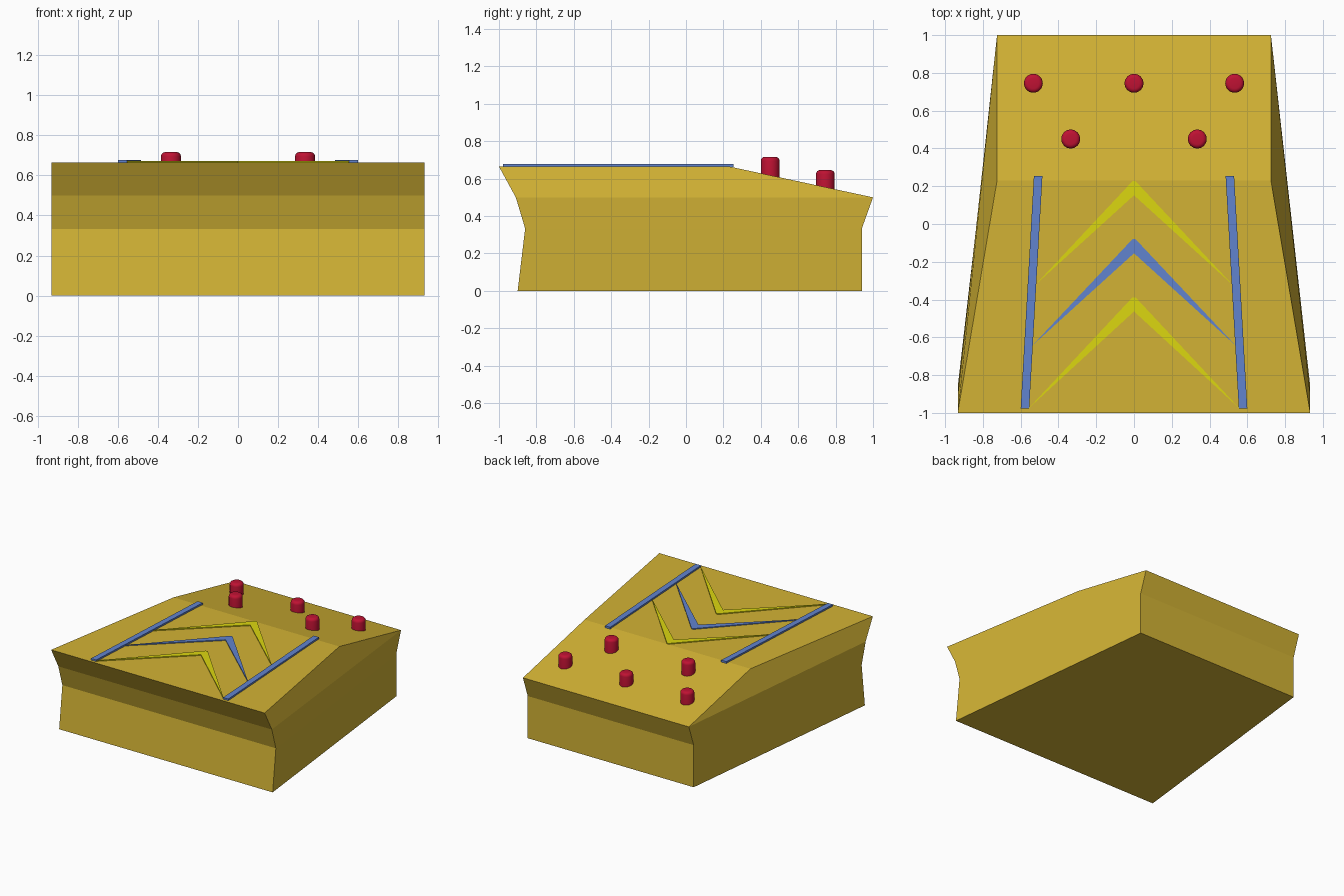
import bpy, bmesh
from mathutils import Matrix

if "Cube" in bpy.data.objects:
    bpy.data.objects.remove(bpy.data.objects["Cube"])


def material(name, rgb):
    m = bpy.data.materials.new(name)
    m.diffuse_color = (*rgb, 1)
    m.use_nodes = True
    m.node_tree.nodes["Principled BSDF"].inputs["Base Color"].default_value = m.diffuse_color
    return m


GOLD = material("gold", (0.65, 0.45, 0.035))
YELLOW = material("yellow", (0.72, 0.68, 0.005))
BLUE = material("blue", (0.12, 0.23, 0.62))
RED = material("red", (0.52, 0.006, 0.033))


def finish(name, bm, mat):
    bmesh.ops.recalc_face_normals(bm, faces=bm.faces)
    me = bpy.data.meshes.new(name)
    bm.to_mesh(me)
    bm.free()
    me.materials.append(mat)
    ob = bpy.data.objects.new(name, me)
    bpy.context.collection.objects.link(ob)
    return ob


def slab(name, outline, z0, z1, mat):
    bm = bmesh.new()
    f = bm.faces.new([bm.verts.new((x, y, z0)) for x, y in outline])
    top = bmesh.ops.extrude_face_region(bm, geom=[f], use_keep_orig=True)["geom"]
    bmesh.ops.translate(bm, vec=(0, 0, z1 - z0),
                        verts=[v for v in top if isinstance(v, bmesh.types.BMVert)])
    return finish(name, bm, mat)


# Tapered body: horizontal rings (front y, back y, back half width, z)
bm = bmesh.new()
FRONT_HALF = 0.933
rings = []
for yf, yb, xb, z in [(-0.90, 0.94, 0.725, 0), (-0.86, 0.94, 0.725, 0.333),
                      (-0.91, 1.0, 0.725, 0.5), (-1.0, 0.23, 0.725, 0.665)]:
    rings.append([bm.verts.new(p) for p in ((-FRONT_HALF, yf, z), (FRONT_HALF, yf, z),
                                            (xb, yb, z), (-xb, yb, z))])
for a, b in zip(rings, rings[1:]):
    for i in range(4):
        j = (i + 1) % 4
        bm.faces.new((a[i], a[j], b[j], b[i]))
bm.faces.new(rings[0][::-1])
bm.faces.new(rings[-1])
finish("body", bm, GOLD)

# Side rails on the flat deck
for side, s in (("left", -1), ("right", 1)):
    slab("rail_" + side, [(s * 0.485, 0.253), (s * 0.53, 0.253),
                          (s * 0.60, -0.978), (s * 0.555, -0.978)], 0.663, 0.678, BLUE)

# Tapering chevrons
for i, (apex, tip_x, tip_y, mat) in enumerate([(0.227, 0.525, -0.325, YELLOW),
                                               (-0.08, 0.54, -0.645, BLUE),
                                               (-0.388, 0.56, -0.978, YELLOW)]):
    slab(f"chevron_{i + 1}", [(0.008, apex), (-0.008, apex), (-tip_x, tip_y),
                              (0, apex - 0.075), (tip_x, tip_y)], 0.66, 0.672, mat)

# Rounded pegs standing on the slope
for i, (x, y, top) in enumerate([(-0.533, 0.745, 0.646), (0, 0.745, 0.646), (0.533, 0.745, 0.646),
                                 (-0.335, 0.45, 0.717), (0.335, 0.45, 0.717)]):
    h = 0.11
    bm = bmesh.new()
    bmesh.ops.create_cone(bm, cap_ends=True, segments=32, radius1=0.05, radius2=0.05, depth=h,
                          matrix=Matrix.Translation((x, y, top - h / 2)))
    rim = [e for e in bm.edges if all(v.co.z > top - 0.01 for v in e.verts)]
    bmesh.ops.bevel(bm, geom=rim, offset=0.022, segments=4, profile=0.5, affect='EDGES')
    peg = finish(f"peg_{i + 1}", bm, RED)
    bpy.ops.object.select_all(action='DESELECT')
    peg.select_set(True)
    bpy.context.view_layer.objects.active = peg
    bpy.ops.object.shade_smooth_by_angle()
